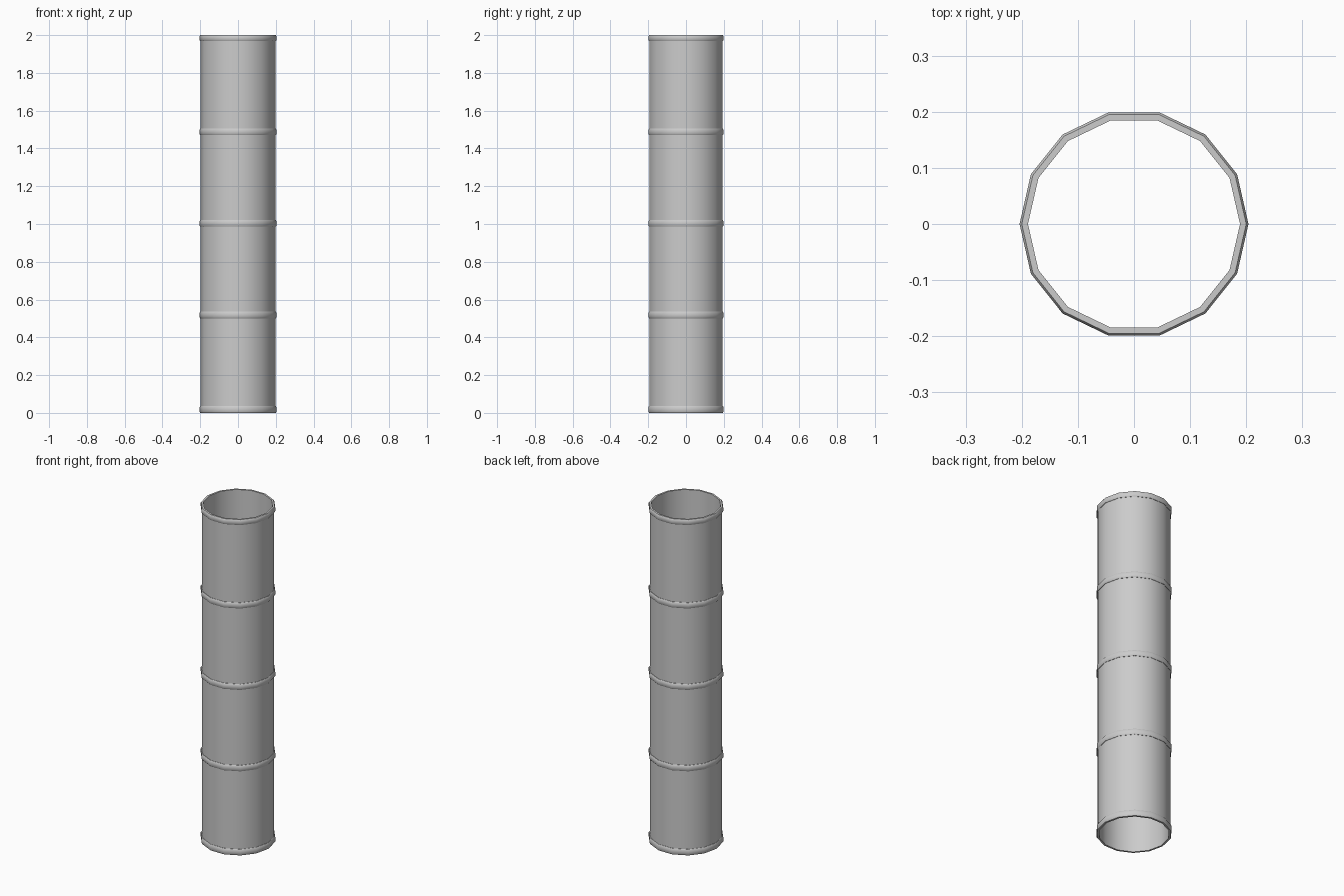
import bpy, bmesh, math

if "Cube" in bpy.data.objects:
    bpy.data.objects.remove(bpy.data.objects["Cube"])

SIDES = 14
R_IN, R_TUBE, R_BAND = 0.189, 0.198, 0.204


def lathe(name, profile):
    """Revolve a closed (radius, z) profile around z."""
    bm = bmesh.new()
    rings = []
    for i in range(SIDES):
        a = 2 * math.pi * i / SIDES
        rings.append([bm.verts.new((r * math.cos(a), r * math.sin(a), z)) for r, z in profile])
    n = len(profile)
    for i in range(SIDES):
        p, q = rings[i], rings[(i + 1) % SIDES]
        for j in range(n):
            k = (j + 1) % n
            bm.faces.new((p[j], q[j], q[k], p[k]))
    bmesh.ops.recalc_face_normals(bm, faces=bm.faces)
    mesh = bpy.data.meshes.new(name)
    bm.to_mesh(mesh)
    bm.free()
    ob = bpy.data.objects.new(name, mesh)
    bpy.context.collection.objects.link(ob)
    bpy.ops.object.select_all(action='DESELECT')
    ob.select_set(True)
    bpy.context.view_layer.objects.active = ob
    bpy.ops.object.shade_smooth_by_angle(angle=math.radians(40))
    return ob


# hollow pipe wall
lathe("pipe_wall", [(R_IN, 0.004), (R_TUBE, 0.004), (R_TUBE, 1.996), (R_IN, 1.996)])

# raised joint bands, slightly rounded on the outside
for i, (lo, hi) in enumerate([(0.0, 0.036), (0.501, 0.536), (0.986, 1.02),
                              (1.471, 1.505), (1.968, 2.0)]):
    c = 0.006
    lathe(f"joint_band_{i + 1}", [(R_IN, lo), (R_TUBE + 0.002, lo), (R_BAND, lo + c),
                                  (R_BAND, hi - c), (R_TUBE + 0.002, hi), (R_IN, hi)])
